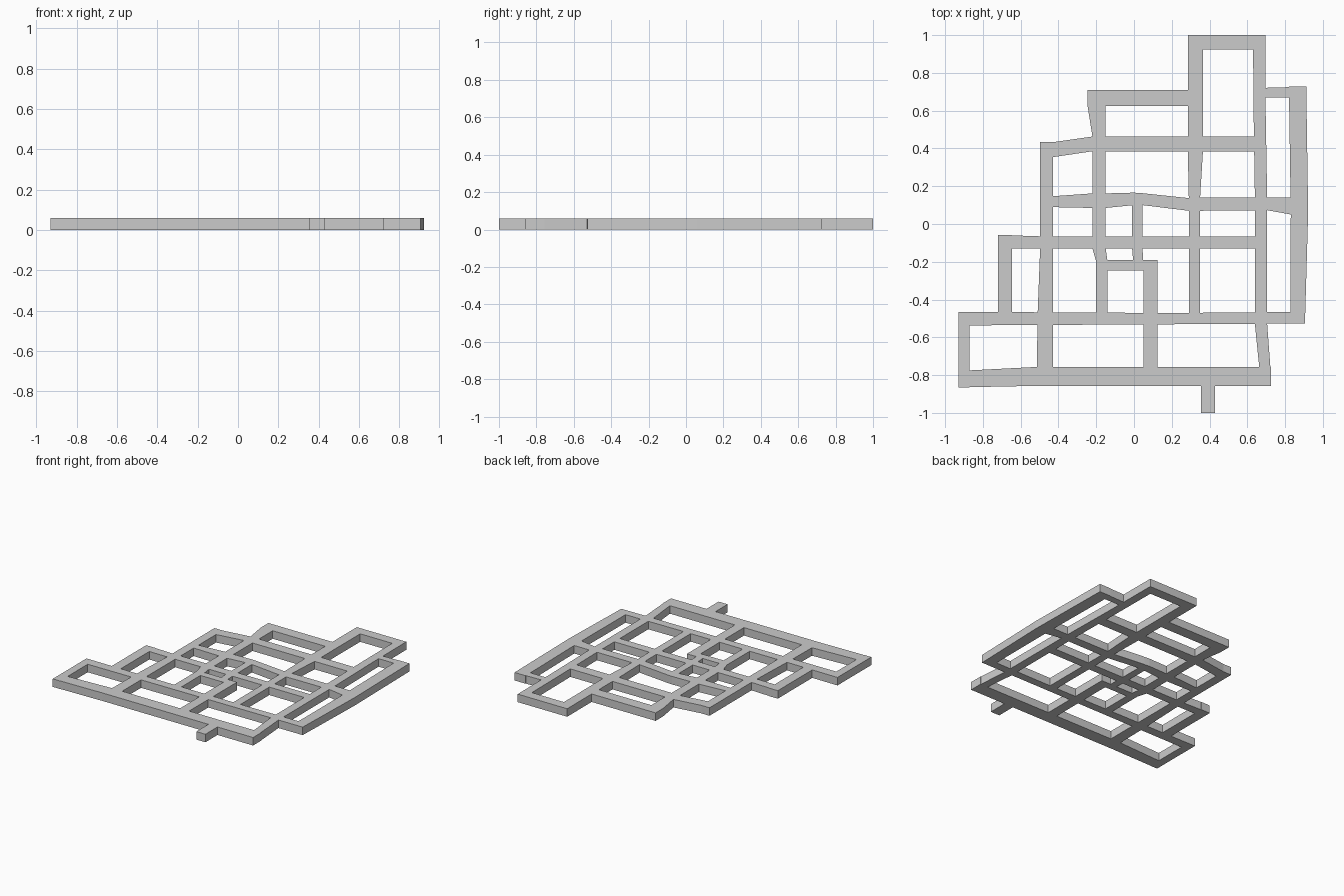
import bpy, bmesh
from mathutils import Vector
from mathutils.geometry import delaunay_2d_cdt

if "Cube" in bpy.data.objects:
    bpy.data.objects.remove(bpy.data.objects["Cube"])

HEIGHT = 0.06
strips = []  # plan outlines of every bar, merged into one slab below


def across(*stations):
    """Bar running along x; stations are (x, y_low, y_high)."""
    strips.append([Vector((x, lo)) for x, lo, hi in stations]
                  + [Vector((x, hi)) for x, lo, hi in reversed(stations)])


def along(*stations):
    """Bar running along y, listed upward; stations are (y, x_left, x_right)."""
    strips.append([Vector((r, y)) for y, l, r in stations]
                  + [Vector((l, y)) for y, l, r in reversed(stations)])


# Bars running left to right, from front to back
across((-.93, -.865, -.778), (-.52, -.857, -.757), (.725, -.857, -.757))
across((-.93, -.537, -.465), (-.02, -.532, -.47), (.35, -.53, -.47), (.905, -.527, -.465))
across((-.14, -.245, -.19), (.125, -.245, -.19))
across((-.72, -.128, -.058), (-.5, -.13, -.065), (.67, -.13, -.065))
across((-.46, .09, .145), (-.22, .085, .162), (-.15, .085, .162), (0, .1, .166),
       (.045, .1, .163), (.29, .07, .137), (.35, .07, .14), (.705, .073, .14), (.85, .047, .14))
across((-.498, .35, .433), (-.43, .354, .433), (-.22, .385, .463), (.66, .385, .463))
across((-.245, .625, .71), (.32, .625, .71))
across((.66, .67, .72), (.91, .67, .727))
across((.285, .925, 1), (.695, .925, 1))

# Bars running front to back, from left to right
along((-.865, -.93, -.87), (-.465, -.93, -.87))
along((-.5, -.72, -.645), (-.058, -.72, -.645))
along((-.8, -.515, -.43), (-.47, -.51, -.43), (-.13, -.497, -.43), (.433, -.498, -.43))
along((-.5, -.2, -.14), (-.2, -.2, -.14), (-.13, -.22, -.15), (.463, -.22, -.15),
      (.62, -.245, -.15), (.71, -.245, -.15))
along((-.21, -.003, .05), (-.13, -.01, .045), (.12, -.01, .045))
along((-.8, .05, .125), (-.19, .05, .125))
along((-.5, .29, .35), (.14, .29, .35), (.385, .285, .365), (1, .285, .365))
along((-.857, .665, .725), (-.757, .663, .722), (-.53, .64, .705), (.14, .64, .705),
      (.6, .633, .697), (1, .63, .695))
along((-.527, .827, .905), (.06, .83, .922), (.727, .82, .912))
# Entrance stub at the front
along((-1, .355, .43), (-.8, .355, .43))

# Merge the overlapping outlines, keeping only the covered regions
points, faces = [], []
for strip in strips:
    faces.append(list(range(len(points), len(points) + len(strip))))
    points += strip
verts, _, tris, _, _, owners = delaunay_2d_cdt(points, [], faces, 0, 1e-4)

bm = bmesh.new()
bvs = [bm.verts.new((v.x, v.y, 0)) for v in verts]
for tri, own in zip(tris, owners):
    if own:
        bm.faces.new([bvs[i] for i in tri])
bmesh.ops.delete(bm, geom=[v for v in bm.verts if not v.link_faces], context='VERTS')

# Raise the flat lattice into a slab
ext = bmesh.ops.extrude_face_region(bm, geom=bm.faces[:], use_keep_orig=True)
bmesh.ops.translate(bm, vec=(0, 0, HEIGHT),
                    verts=[g for g in ext['geom'] if isinstance(g, bmesh.types.BMVert)])
bmesh.ops.recalc_face_normals(bm, faces=bm.faces[:])

mesh = bpy.data.meshes.new("lattice_slab")
bm.to_mesh(mesh)
bm.free()
bpy.context.collection.objects.link(bpy.data.objects.new("lattice_slab", mesh))
